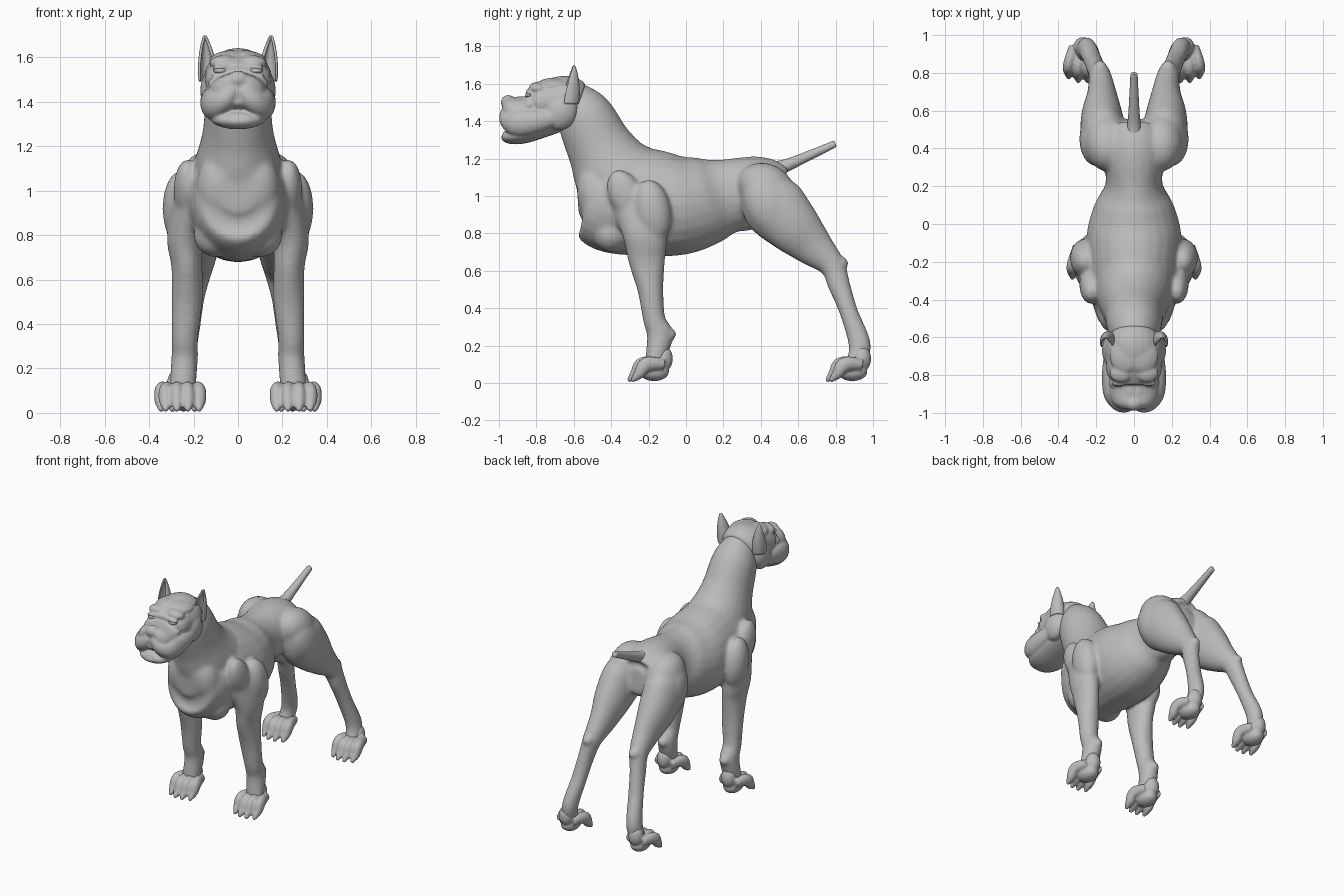
import bpy, bmesh, math
from mathutils import Vector, Matrix

cube = bpy.data.objects.get("Cube")
if cube:
    bpy.data.objects.remove(cube)

grey = bpy.data.materials.new("clay_grey")
grey.use_nodes = True
COLOR = (0.5, 0.5, 0.5, 1)
grey.diffuse_color = COLOR
grey.node_tree.nodes["Principled BSDF"].inputs["Base Color"].default_value = COLOR


def spline(before, start, end, after, t):
    """Smooth curve from start to end, guided by the neighbouring points."""
    result = []
    for p, q, r, s in zip(before, start, end, after):
        leave, arrive = (r - p) / 2, (s - q) / 2
        bend = 3 * (r - q) - 2 * leave - arrive
        twist = leave + arrive - 2 * (r - q)
        result.append(q + leave * t + bend * t ** 2 + twist * t ** 3)
    return result


def loft(bm, rings, mirror=False, sides=24, steps=6):
    """Tube through rings of (x, y, z, half width, half depth)."""
    last = len(rings) - 1
    points = []
    for i in range(last):
        quad = [rings[max(0, min(last, i + k))] for k in (-1, 0, 1, 2)]
        points += [spline(*quad, step / steps) for step in range(steps)]
    points.append(rings[last])
    for sign in ((1, -1) if mirror else (1,)):
        loops = []
        for i, point in enumerate(points):
            ahead = points[min(i + 1, len(points) - 1)]
            behind = points[max(i - 1, 0)]
            along = (Vector(ahead[:3]) - Vector(behind[:3])).normalized()
            across = (Vector((1, 0, 0)) - along * along.x).normalized()
            deep = along.cross(across)
            loop = []
            for k in range(sides):
                angle = math.tau * k / sides
                corner = (Vector(point[:3]) + across * point[3] * math.cos(angle)
                          + deep * point[4] * math.sin(angle))
                loop.append(bm.verts.new((corner.x * sign, corner.y, corner.z)))
            loops.append(loop)
        for low, high in zip(loops, loops[1:]):
            for k in range(sides):
                after = (k + 1) % sides
                bm.faces.new((low[k], low[after], high[after], high[k]))
        bm.faces.new(loops[0])
        bm.faces.new(loops[-1])


def middle_loft(bm, *rings):
    """Tube on the centre line through rings of (y, z, half width, half depth)."""
    loft(bm, [(0, *ring) for ring in rings])


def blob(bm, centre, size, tilt=0, turn=0, mirror=True):
    """Ellipsoid, tilted about x and turned about y, in degrees."""
    for sign in ((1, -1) if mirror else (1,)):
        place = Matrix.Translation((centre[0] * sign, centre[1], centre[2]))
        turned = Matrix.Rotation(math.radians(turn * sign), 4, "Y")
        tilted = Matrix.Rotation(math.radians(tilt), 4, "X")
        bmesh.ops.create_uvsphere(bm, u_segments=20, v_segments=12, radius=1,
                                  matrix=place @ turned @ tilted @ Matrix.Diagonal((*size, 1)))


def finish(name, bm, voxel=0, smoothing=0):
    """Make the object; with a voxel size, fuse its pieces and soften the joints."""
    bmesh.ops.recalc_face_normals(bm, faces=bm.faces)
    mesh = bpy.data.meshes.new(name)
    bm.to_mesh(mesh)
    bm.free()
    mesh.materials.append(grey)
    mesh.shade_smooth()
    part = bpy.data.objects.new(name, mesh)
    bpy.context.collection.objects.link(part)
    if voxel:
        fuse = part.modifiers.new("fuse", "REMESH")
        fuse.mode = "VOXEL"
        fuse.voxel_size = voxel
        fuse.use_smooth_shade = True
        soften = part.modifiers.new("soften", "SMOOTH")
        soften.factor = 0.5
        soften.iterations = smoothing
    return part


# Trunk and neck
body = bmesh.new()
middle_loft(body, (-.58, 1, .09, .1), (-.53, 1, .17, .2), (-.42, .97, .22, .27),
            (-.25, .97, .24, .29), (-.05, .95, .25, .27), (.1, .97, .21, .24),
            (.22, 1, .15, .2), (.4, 1.04, .17, .17), (.5, 1, .13, .14), (.55, 1, .06, .08))
middle_loft(body, (-.64, 1.56, .08, .08), (-.55, 1.44, .14, .15), (-.46, 1.26, .16, .18),
            (-.36, 1.1, .2, .23), (-.2, 1, .2, .2))

# Breast and neck muscles
blob(body, (.09, -.48, 1), (.1, .1, .17), tilt=10)
blob(body, (.1, -.4, .8), (.1, .1, .1))
blob(body, (.08, -.5, 1.2), (.07, .07, .2), tilt=15)
# Shoulder blade, upper arm and elbow
blob(body, (.17, -.27, 1), (.08, .1, .2), tilt=-20, turn=-16)
blob(body, (.23, -.32, 1), (.06, .09, .15), tilt=25)
blob(body, (.26, -.18, .92), (.08, .1, .17), tilt=10)
# Sheath, haunch and thigh
blob(body, (0, .28, .87), (.08, .14, .06), mirror=False)
blob(body, (.14, .43, 1.04), (.12, .16, .13), tilt=-30)
blob(body, (.2, .45, .94), (.09, .13, .18), tilt=30)

# Front and hind legs
loft(body, [(.2, -.27, 1, .08, .14), (.24, -.22, .8, .08, .12), (.23, -.21, .66, .07, .1),
            (.23, -.19, .5, .07, .07), (.24, -.17, .34, .06, .06), (.24, -.14, .25, .06, .07),
            (.25, -.17, .1, .06, .05)], mirror=True)
loft(body, [(.13, .38, 1.1, .1, .1), (.16, .46, .96, .12, .17), (.17, .57, .84, .11, .15),
            (.17, .68, .73, .08, .11), (.18, .78, .63, .06, .07), (.2, .82, .52, .05, .06),
            (.22, .87, .38, .05, .05), (.25, .93, .2, .05, .06), (.26, .9, .1, .05, .05)],
     mirror=True)
# Hock and wrist bones
blob(body, (.18, .82, .64), (.04, .05, .04))
blob(body, (.24, -.1, .26), (.04, .05, .04))
finish("body", body, voxel=.01, smoothing=18)

# Docked tail
tail = bmesh.new()
middle_loft(tail, (.4, 1.13, .06, .06), (.5, 1.15, .04, .04), (.6, 1.19, .03, .03),
            (.8, 1.28, .02, .02))
finish("tail", tail, voxel=.008, smoothing=3)

# Feet: sole, pastern and four knuckled toes with claws
feet = bmesh.new()
for x, y in ((.25, -.2), (.27, .86)):
    blob(feet, (x, y + .03, .06), (.06, .08, .05))
    blob(feet, (x, y + .08, .13), (.05, .05, .07))
    for toe in (-1.5, -.5, .5, 1.5):
        spread = x + .05 * toe
        front = y + .02 * abs(toe)
        loft(feet, [(x + .03 * toe, front + .05, .1, .03, .03), (spread, front - .04, .1, .03, .04),
                    (spread, front - .08, .05, .03, .03), (spread, front - .12, .01, .01, .01)],
             mirror=True, sides=12)
finish("feet", feet, voxel=.007, smoothing=4)

# Skull, muzzle and lower jaw
head = bmesh.new()
middle_loft(head, (-.52, 1.47, .05, .05), (-.57, 1.48, .11, .11), (-.63, 1.5, .15, .14),
            (-.72, 1.5, .15, .13), (-.8, 1.5, .14, .1), (-.85, 1.5, .09, .07))
middle_loft(head, (-.74, 1.46, .13, .09), (-.88, 1.45, .13, .08), (-.95, 1.45, .11, .08),
            (-.98, 1.45, .07, .06))
middle_loft(head, (-.58, 1.43, .1, .05), (-.74, 1.37, .13, .05), (-.87, 1.33, .13, .05),
            (-.95, 1.32, .1, .04), (-.98, 1.33, .05, .02))
# Hanging lips and cheeks
loft(head, [(.02, -.96, 1.46, .03, .03), (.06, -.95, 1.41, .05, .05), (.11, -.9, 1.39, .05, .07),
            (.13, -.8, 1.4, .04, .06), (.13, -.7, 1.42, .03, .04)], mirror=True)
blob(head, (.11, -.67, 1.45), (.06, .09, .1), tilt=-20)
# Nose
blob(head, (0, -.95, 1.5), (.05, .04, .04), mirror=False)
# Brow, forehead and face folds
blob(head, (.07, -.79, 1.58), (.06, .05, .03), turn=8)
blob(head, (.05, -.7, 1.6), (.08, .09, .03), turn=10)
blob(head, (.09, -.84, 1.5), (.05, .03, .02), turn=25)
blob(head, (.03, -.88, 1.51), (.03, .06, .02), turn=30)
# Upper and lower eyelids, with the eyes between them
EYE = Vector((.08, -.84, 1.54))
for lid in (1, -1):
    blob(head, EYE + Vector((0, 0, .016 * lid)), (.04, .02, .01), turn=10)
finish("head", head, voxel=.007, smoothing=5)
eyes = bmesh.new()
blob(eyes, EYE, (.03, .02, .014))
finish("eyes", eyes)

# Ears: tapering cupped shells, open to the front
ears = bmesh.new()
ROWS, COLUMNS = 8, 10
for sign in (1, -1):
    rows = []
    for i in range(ROWS + 1):
        height = i / ROWS
        radius = .052 * (1 - height ** 2) + .002
        row = []
        for k in range(COLUMNS + 1):
            angle = math.radians(250 * k / COLUMNS - 28)
            x = .13 + .02 * height + .8 * radius * math.cos(angle)
            y = -.63 + .03 * height + radius * math.sin(angle)
            row.append(ears.verts.new((sign * x, y, 1.49 + .21 * height)))
        rows.append(row)
    for low, high in zip(rows, rows[1:]):
        for k in range(COLUMNS):
            ears.faces.new((low[k], low[k + 1], high[k + 1], high[k]))
ear_pair = finish("ears", ears)
shell = ear_pair.modifiers.new("thickness", "SOLIDIFY")
shell.thickness = .012
shell.offset = 0
rounding = ear_pair.modifiers.new("rounding", "SUBSURF")
rounding.levels = rounding.render_levels = 2
